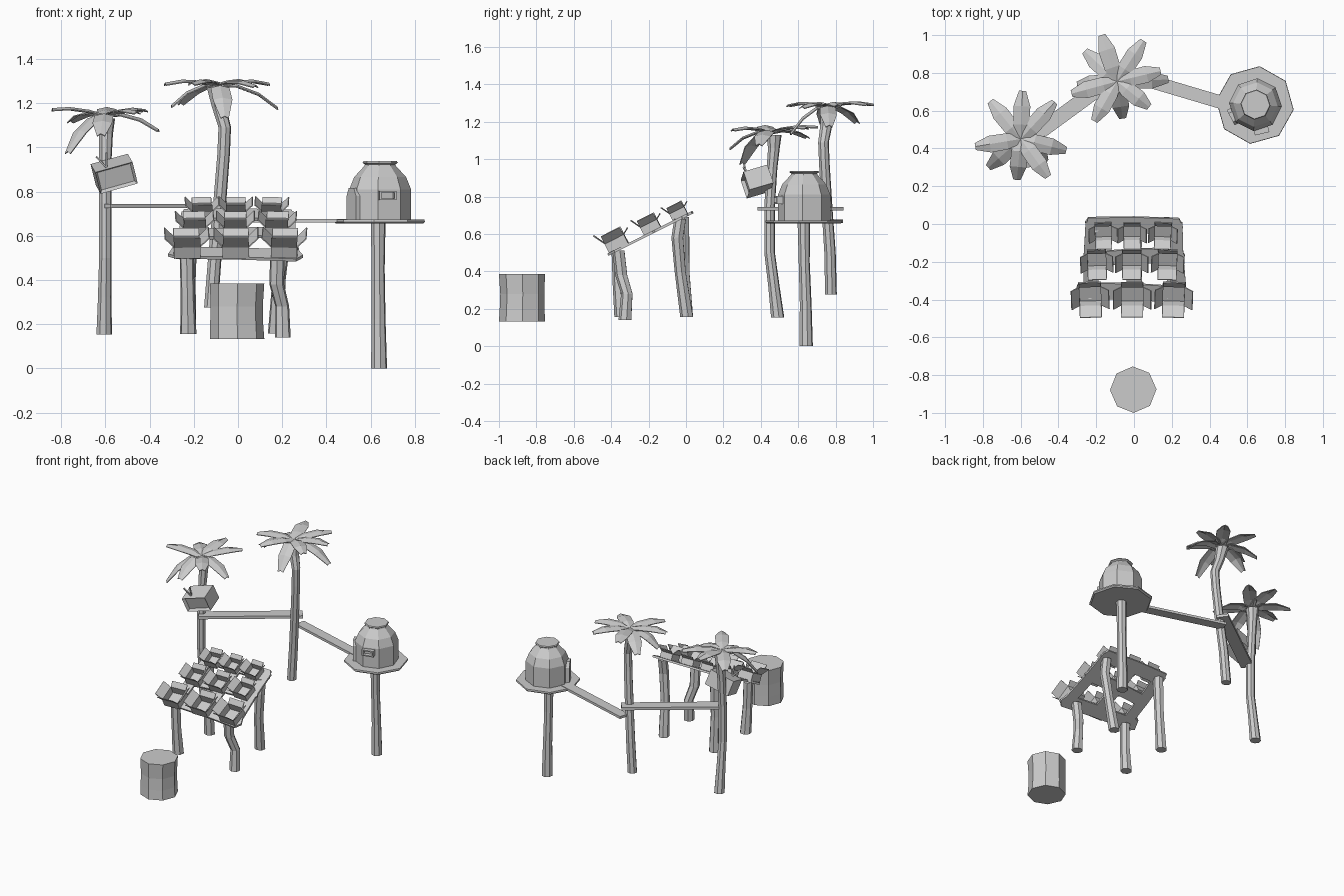
import bpy, bmesh, math
from math import sin, cos, pi, radians
from mathutils import Vector, Matrix

if "Cube" in bpy.data.objects:
    bpy.data.objects.remove(bpy.data.objects["Cube"])


def finish(name, bm, mat=None, thick=0):
    if mat is not None:
        bm.transform(mat)
    bmesh.ops.recalc_face_normals(bm, faces=bm.faces)
    me = bpy.data.meshes.new(name)
    bm.to_mesh(me)
    bm.free()
    ob = bpy.data.objects.new(name, me)
    bpy.context.collection.objects.link(ob)
    if thick:
        m = ob.modifiers.new("thickness", 'SOLIDIFY')
        m.thickness = thick
        m.offset = 0
    return ob


def loft(name, path, n=8, phase=0.2):
    """Stack of level n-sided rings (x, y, z, r), closed at both ends."""
    bm = bmesh.new()
    rings = [[bm.verts.new((x + r * cos(phase + 2 * pi * i / n),
                            y + r * sin(phase + 2 * pi * i / n), z))
              for i in range(n)] for x, y, z, r in path]
    for a, b in zip(rings, rings[1:]):
        for i in range(n):
            j = (i + 1) % n
            bm.faces.new((a[i], a[j], b[j], b[i]))
    bm.faces.new(rings[0][::-1])
    bm.faces.new(rings[-1])
    return finish(name, bm)


def prism(name, outline, depth, mat):
    """Flat xy outline, extruded along z around zero."""
    bm = bmesh.new()
    f = bm.faces.new([bm.verts.new((x, y, -depth / 2)) for x, y in outline])
    up = bmesh.ops.extrude_face_region(bm, geom=[f])["geom"]
    bmesh.ops.translate(bm, vec=(0, 0, depth),
                        verts=[v for v in up if isinstance(v, bmesh.types.BMVert)])
    return finish(name, bm, mat)


def rect(w, d):
    return [(-w/2, -d/2), (w/2, -d/2), (w/2, d/2), (-w/2, d/2)]


def rough(w, d):
    """Plank outline with uneven, cut ends."""
    return [(-w/2, -d*.3), (-w*.44, -d*.5), (w*.05, -d*.44), (w*.45, -d*.5),
            (w/2, -d*.1), (w*.46, d*.45), (0, d*.5), (-w*.47, d*.42)]


def rot(deg, axis):
    return Matrix.Rotation(radians(deg), 4, axis)


def at(x, y, z):
    return Matrix.Translation((x, y, z))


def crown(name, centre, tips):
    """Ring of folded palm leaves from a centre to each tip."""
    c = Vector(centre)
    for k, tip in enumerate(tips):
        bm = bmesh.new()
        d = Vector(tip) - c
        side = Vector((-d.y, d.x, 0)).normalized()
        rows = []
        for t, w in ((0, .022), (.3, .042), (.68, .044), (1, .018)):
            p = Vector((c.x + d.x * t, c.y + d.y * t,
                        c.z + d.z * t ** 1.6 + .022 * sin(pi * t)))
            rows.append([bm.verts.new(q) for q in
                         (p - side * w, p + Vector((0, 0, .01)), p + side * w)])
        for a, b in zip(rows, rows[1:]):
            for i in (0, 1):
                bm.faces.new((a[i], a[i + 1], b[i + 1], b[i]))
        finish(f"{name}_{k + 1}", bm, thick=.005)


# Palm trunks and leaves
loft("left_palm_trunk", [(-.605, .49, .153, .036), (-.603, .47, .32, .031),
     (-.600, .447, .5, .029), (-.600, .447, .75, .029), (-.600, .46, .95, .029),
     (-.597, .47, 1.06, .032), (-.597, .47, 1.13, .042)])
crown("left_palm_leaf", (-.6, .45, 1.135),
      [(-.59, .705, 1.165), (-.76, .65, 1.11), (-.42, .645, 1.16), (-.84, .41, 1.165),
       (-.36, .39, 1.07), (-.455, .25, 1.15), (-.62, .235, 1.05), (-.77, .30, .97)])
loft("middle_palm_trunk", [(-.122, .775, .276, .032), (-.105, .77, .5, .031),
     (-.085, .755, .72, .03), (-.065, .74, .97, .029), (-.06, .735, 1.09, .029),
     (-.085, .75, 1.18, .033), (-.1, .76, 1.27, .042)])
crown("middle_palm_leaf", (-.09, .755, 1.27),
      [(-.17, 1.0, 1.285), (.05, .97, 1.285), (-.26, .915, 1.19), (.14, .81, 1.28),
       (.18, .765, 1.17), (-.33, .69, 1.28), (-.30, .735, 1.18), (.08, .62, 1.27),
       (-.06, .56, 1.13), (-.21, .545, 1.28)])


# Walkway planks between palms and hut
def walkway(name, a, b, w, t):
    a, b = Vector(a), Vector(b)
    d = b - a
    prism(name, rect(d.length, w), t,
          Matrix.Translation((a + b) / 2) @ Matrix.Rotation(math.atan2(d.y, d.x), 4, 'Z'))


walkway("left_walkway", (-.60, .415, .735), (-.06, .81, .735), .08, .019)
walkway("right_walkway", (-.08, .805, .668), (.51, .63, .668), .07, .017)

# Tree hut
loft("hut_post", [(.638, .642, 0, .037), (.636, .64, .22, .032),
                  (.634, .632, .45, .030), (.634, .63, .66, .034)])
loft("hut_platform", [(.64, .63, .655, .198), (.64, .63, .663, .207), (.64, .63, .673, .205)], 8, 1.45)
loft("hut_body", [(.643, .632, z, r) for z, r in
     ((.67, .14), (.81, .14), (.865, .118), (.915, .072), (.925, .068))], 8, 1.5)
loft("hut_cap", [(.643, .632, .922, .068), (.643, .632, .930, .08), (.643, .632, .937, .076)], 8, 1.5)

# Door and window frame on the hut wall; local x is sideways, z outward
wall = at(.643, .632, 0) @ rot(-62, 'Z') @ at(0, -.128, .67) @ rot(90, 'X')
prism("hut_door", [(-.045, 0), (.045, 0), (.045, .11), (.025, .145), (-.025, .145), (-.045, .11)],
      .04, wall)
wall = at(.643, .632, .782) @ rot(13, 'Z') @ at(0, -.138, 0) @ rot(90, 'X')
for k, (x, y, w, h) in enumerate(((0, .017, .078, .008), (0, -.017, .078, .008),
                                  (-.035, 0, .008, .028), (.035, 0, .008, .028))):
    prism(f"window_frame_{k + 1}", rect(w, h), .04, wall @ at(x, y, 0))

# Television hung on the left palm, with a recessed screen
tv = at(-.56, .38, .88) @ rot(-14, 'Y') @ rot(18, 'X') @ rot(5, 'Z')
bm = bmesh.new()
bmesh.ops.create_cube(bm, size=1)
bmesh.ops.scale(bm, vec=(.175, .135, .105), verts=bm.verts)
bmesh.ops.recalc_face_normals(bm, faces=bm.faces)
screen = [f for f in bm.faces if f.calc_center_median().y < -.05]
bmesh.ops.inset_individual(bm, faces=screen, thickness=.014, depth=-.02)
finish("television", bm, tv)
for k, lean in enumerate((-28, 14)):
    prism(f"antenna_{k + 1}", rect(.008, .008), .08,
          tv @ at(-.03, -.035, .05) @ rot(lean, 'Y') @ at(0, 0, .03))

# Table legs
legs = {"front_left_leg": [(-.225, -.345, .155, .038), (-.228, -.36, .33, .032), (-.232, -.365, .51, .033)],
        "front_right_leg": [(.203, -.325, .14, .036), (.20, -.315, .28, .032),
                            (.175, -.345, .38, .034), (.178, -.36, .51, .034)],
        "back_left_leg": [(-.225, .005, .157, .036), (-.222, -.01, .4, .031), (-.215, -.015, .69, .035)],
        "back_right_leg": [(.17, .005, .157, .036), (.185, -.03, .4, .031),
                           (.205, -.045, .58, .033), (.205, -.03, .68, .033)]}
for name, path in legs.items():
    loft(name, path, 7)

# Sloping table top of rough planks
slope = at(0, -.19, .603) @ rot(26.6, 'X')
for name, u, v, w, d, turn in (("front_plank", -.01, -.19, .61, .10, -3),
                               ("middle_plank", 0, .02, .54, .09, 3),
                               ("back_plank", 0, .205, .52, .10, -1),
                               ("left_plank", -.225, .01, .46, .085, 88),
                               ("centre_plank", 0, .01, .44, .09, 90),
                               ("right_plank", .225, .01, .46, .085, 93)):
    prism(name, rough(w, d), .014, slope @ at(u, v, 0) @ rot(turn, 'Z'))


# Open cartons with four splayed flaps
def carton(name, x, y, z, s, turn):
    bm = bmesh.new()
    w, d, h = .058, .056, .055
    corners = [(-w, -d), (w, -d), (w, d), (-w, d)]
    low = [bm.verts.new((a, b, 0)) for a, b in corners]
    top = [bm.verts.new((a, b, h)) for a, b in corners]
    bm.faces.new(low)
    flaps = [(0, -.036, .066), (.042, 0, .044), (0, .034, .022), (-.042, 0, .044)]
    for i, f in enumerate(flaps):
        j = (i + 1) % 4
        bm.faces.new((low[i], low[j], top[j], top[i]))
        tip = [bm.verts.new(top[k].co + Vector(f)) for k in (j, i)]
        bm.faces.new((top[i], top[j], tip[0], tip[1]))
    finish(name, bm, at(x, y, z) @ rot(27, 'X') @ rot(turn, 'Z') @ Matrix.Scale(s, 4), thick=.005)


for row, y, z, s, xs in (("front", -.358, .524, 1, (-.232, -.01, .21)),
                         ("middle", -.178, .615, .86, (-.197, -.012, .178)),
                         ("back", -.03, .690, .76, (-.163, -.01, .153))):
    for k, x in enumerate(xs):
        carton(f"{row}_carton_{k + 1}", x, y, z, s, (2, 0, -2)[k])

# Tree stump seat
loft("stump", [(-.004, -.877, .133, .123), (-.006, -.876, .2, .120),
               (-.006, -.875, .28, .118), (-.004, -.877, .385, .123)], 8, .02)
